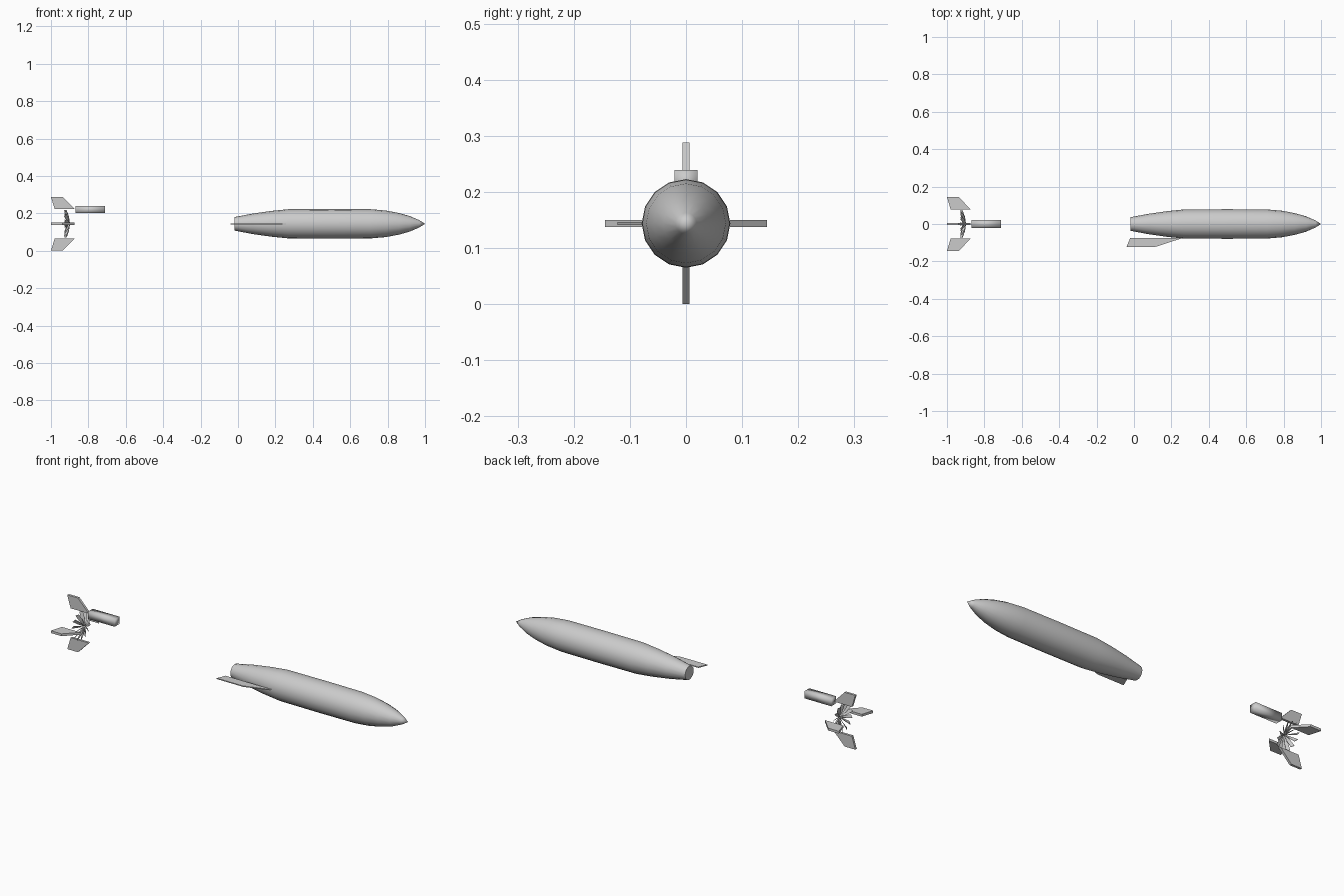
import bpy, bmesh
from math import pi, sin, cos
from mathutils import Matrix, Vector

if "Cube" in bpy.data.objects:
    bpy.data.objects.remove(bpy.data.objects["Cube"])

ZC = 0.144  # height of the long axis


def make(name, bm, smooth=None):
    bmesh.ops.recalc_face_normals(bm, faces=bm.faces)
    me = bpy.data.meshes.new(name)
    bm.to_mesh(me)
    bm.free()
    ob = bpy.data.objects.new(name, me)
    bpy.context.collection.objects.link(ob)
    if smooth is not None:
        bpy.ops.object.select_all(action='DESELECT')
        ob.select_set(True)
        bpy.context.view_layer.objects.active = ob
        bpy.ops.object.shade_smooth_by_angle(angle=smooth)
    return ob


def lathe(name, profile, sides):
    """Spin (x, radius) points around the long axis."""
    bm = bmesh.new()
    rings = []
    for x, r in profile:
        if r == 0:
            rings.append([bm.verts.new((x, 0, ZC))])
        else:
            rings.append([bm.verts.new((x, r * cos(2 * pi * i / sides), ZC + r * sin(2 * pi * i / sides)))
                          for i in range(sides)])
    for a, b in zip(rings, rings[1:]):
        for i in range(sides):
            j = (i + 1) % sides
            bm.faces.new((a[i], a[j], b[0]) if len(b) == 1 else (a[i], a[j], b[j], b[i]))
    bm.faces.new(rings[0])
    return make(name, bm, 0.7)


def fin(name, outline, thick, angle):
    """Plate from an (x, radius) outline, turned around the long axis."""
    bm = bmesh.new()
    f = bm.faces.new([bm.verts.new((x, -thick / 2, r)) for x, r in outline])
    ext = bmesh.ops.extrude_face_region(bm, geom=[f])["geom"]
    bmesh.ops.translate(bm, vec=(0, thick, 0), verts=[v for v in ext if isinstance(v, bmesh.types.BMVert)])
    bm.transform(Matrix.Translation((0, 0, ZC)) @ Matrix.Rotation(angle, 4, 'X'))
    return make(name, bm)


# Main body
lathe("body", [(-0.02, 0.036), (0.08, 0.055), (0.18, 0.069), (0.27, 0.078), (0.5, 0.079), (0.71, 0.078),
               (0.79, 0.071), (0.86, 0.058), (0.92, 0.041), (0.97, 0.019), (1.0, 0)], 16)

# Single long side fin on the body (towards -y)
fin("body_side_fin", [(-0.04, 0.122), (0.115, 0.122), (0.26, 0.075), (-0.02, 0.075)], 0.005, pi / 2)

# Four detached tail fins
for k in range(4):
    fin(f"tail_fin_{k + 1}", [(-1.0, 0.144), (-0.937, 0.144), (-0.873, 0.078), (-0.98, 0.078)],
        0.0125, k * pi / 2)

# Swept, twisted fan blades between the tail fins
bm = bmesh.new()
BLADES = 14
for k in range(BLADES):
    rot = Matrix.Rotation(2 * pi * k / BLADES, 4, 'X')
    rows = []
    for r, x, chord, twist in ((0.006, -0.903, 0.008, 0.3), (0.04, -0.912, 0.018, 0.6),
                               (0.074, -0.923, 0.018, 0.9)):
        ring = []
        for s, t in ((-1, -1), (1, -1), (1, 1), (-1, 1)):
            u, w = s * chord / 2, t * 0.001
            p = Vector((x + u * cos(twist) - w * sin(twist), u * sin(twist) + w * cos(twist), r))
            p = rot @ p
            ring.append(bm.verts.new((p.x, p.y, p.z + ZC)))
        rows.append(ring)
    for a, b in zip(rows, rows[1:]):
        for i in range(4):
            j = (i + 1) % 4
            bm.faces.new((a[i], a[j], b[j], b[i]))
    bm.faces.new(rows[0])
    bm.faces.new(rows[-1])
make("fan_blades", bm)

# Small block in front of the upper tail fin, softly shaded
bm = bmesh.new()
bmesh.ops.create_cube(bm, size=1, matrix=Matrix.Translation((-0.79, 0, 0.22))
                      @ Matrix.Diagonal((0.158, 0.041, 0.038, 1)))
block = make("upper_block", bm, pi)
mat = bpy.data.materials.new("light_grey")
mat.diffuse_color = (0.75, 0.75, 0.75, 1)
mat.use_nodes = True
mat.node_tree.nodes["Principled BSDF"].inputs["Base Color"].default_value = mat.diffuse_color
block.data.materials.append(mat)
